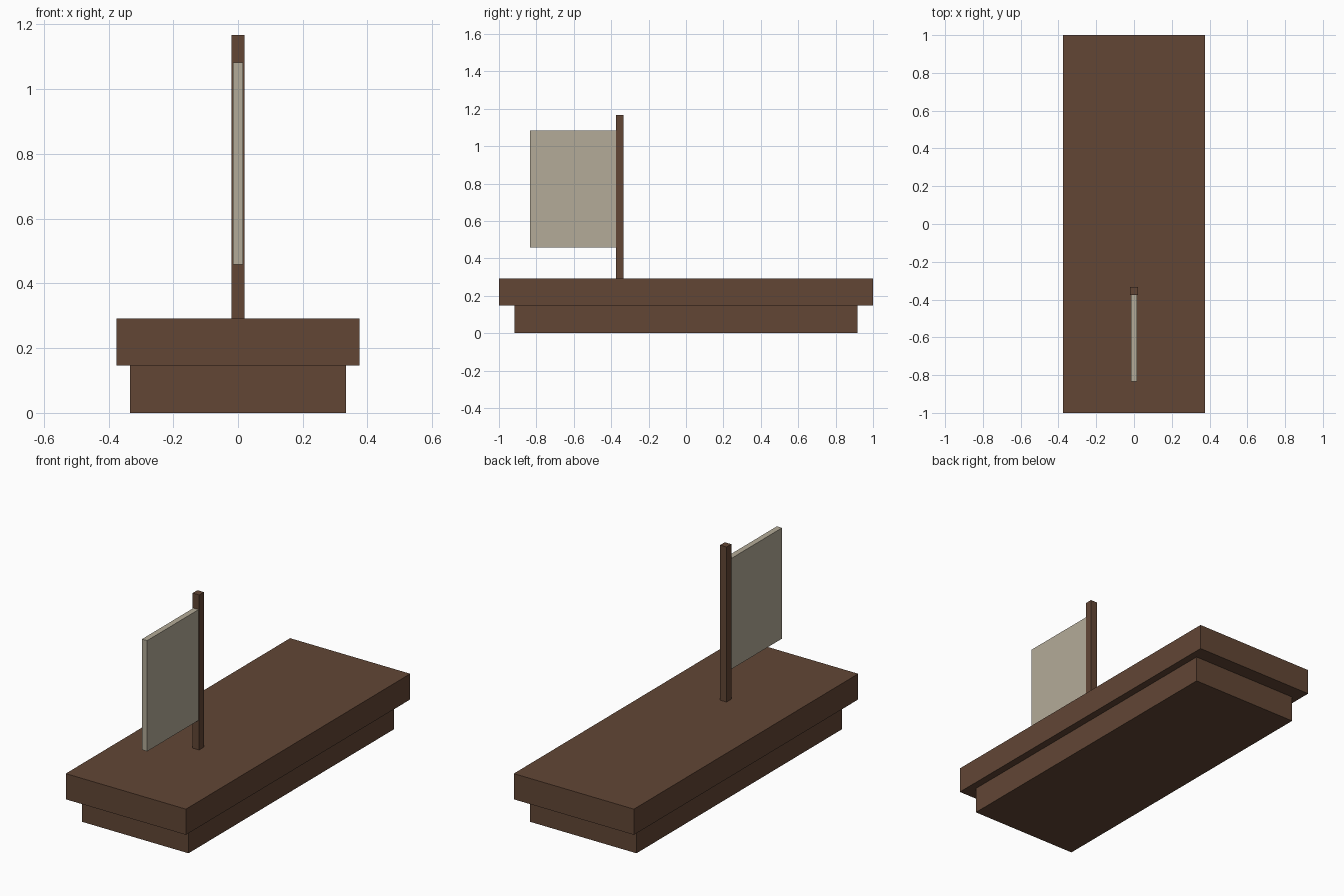
import bpy

if "Cube" in bpy.data.objects:
    bpy.data.objects.remove(bpy.data.objects["Cube"])


def material(name, srgb):
    mat = bpy.data.materials.new(name)
    lin = [((c / 255 + 0.055) / 1.055) ** 2.4 for c in srgb]
    mat.diffuse_color = (*lin, 1.0)
    mat.use_nodes = True
    mat.node_tree.nodes["Principled BSDF"].inputs["Base Color"].default_value = mat.diffuse_color
    return mat


def box(name, lo, hi, mat):
    centre = [(a + b) / 2 for a, b in zip(lo, hi)]
    bpy.ops.mesh.primitive_cube_add(size=1, location=centre)
    obj = bpy.context.object
    obj.name = name
    obj.scale = [b - a for a, b in zip(lo, hi)]
    bpy.ops.object.transform_apply(location=False, rotation=False, scale=True)
    obj.data.materials.append(mat)
    return obj


wood = material("dark brown wood", (98, 70, 53))
cloth = material("beige cloth", (180, 171, 152))

# Stepped hull
box("lower_hull", (-0.333, -0.917, 0), (0.333, 0.917, 0.147), wood)
box("upper_hull", (-0.375, -1, 0.147), (0.375, 1, 0.292), wood)

# Mast standing on the deck
box("mast", (-0.02, -0.375, 0.292), (0.02, -0.333, 1.167), wood)

# Flat sail on the front side of the mast
box("sail", (-0.016, -0.833, 0.458), (0.016, -0.375, 1.083), cloth)
